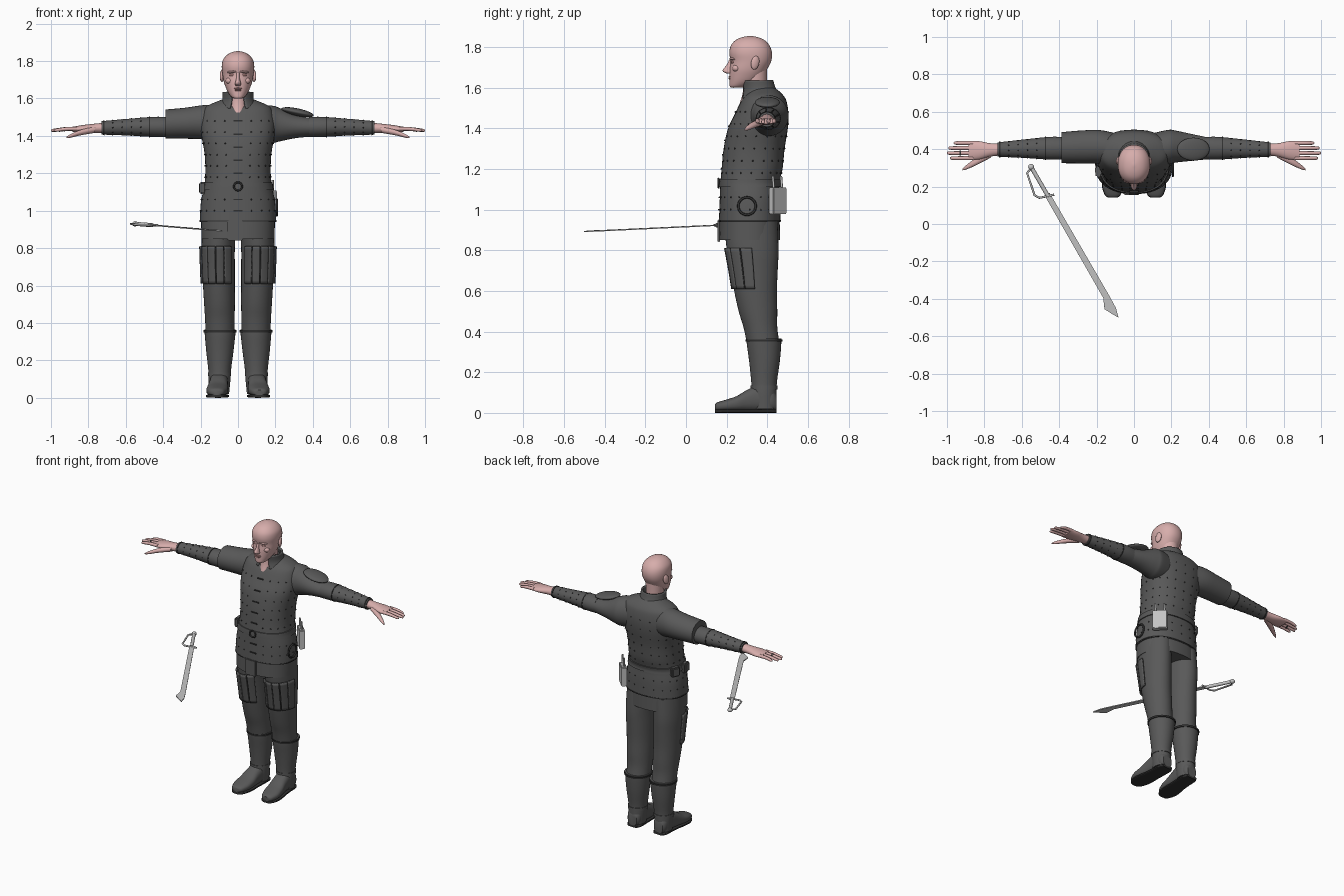
import bpy, bmesh
from math import cos, sin, pi, radians, copysign
from mathutils import Vector, Matrix

cube = bpy.data.objects.get("Cube")
if cube:
    bpy.data.objects.remove(cube, do_unlink=True)


def material(name, r, g, b):
    m = bpy.data.materials.new(name)
    m.use_nodes = True
    m.diffuse_color = (r, g, b, 1)
    m.node_tree.nodes["Principled BSDF"].inputs["Base Color"].default_value = (r, g, b, 1)
    return m


CLOTH = material("dark grey cloth", .1, .1, .1)
TRIM = material("black trim", .03, .03, .03)
SKIN = material("pink skin", .68, .42, .41)
LIP = material("dull pink lips", .42, .22, .21)
STEEL = material("light grey steel", .55, .55, .55)


def finish(name, bm, mat):
    bmesh.ops.recalc_face_normals(bm, faces=bm.faces)
    me = bpy.data.meshes.new(name)
    bm.to_mesh(me)
    bm.free()
    me.materials.append(mat)
    me.shade_smooth()
    me.set_sharp_from_angle(angle=radians(40))
    ob = bpy.data.objects.new(name, me)
    bpy.context.collection.objects.link(ob)
    return ob


def smooth_rings(rings, sub=4):
    out = []
    for i in range(len(rings) - 1):
        p = [Vector(rings[max(0, min(len(rings) - 1, i + k))]) for k in (-1, 0, 1, 2)]
        for j in range(sub):
            t = j / sub
            out.append(p[1] + .5 * t * (p[2] - p[0] + t * (2 * p[0] - 5 * p[1] + 4 * p[2] - p[3]
                       + t * (3 * (p[1] - p[2]) + p[3] - p[0]))))
    return out + [Vector(rings[-1])]


def ring_point(ring, ang, axis, side=1, power=2., grow=0.):
    t, a, b, ra, rb = ring
    c, s = cos(ang), sin(ang)
    u = a + (ra + grow) * copysign(abs(c) ** (2 / power), c)
    v = b + (rb + grow) * copysign(abs(s) ** (2 / power), s)
    p = {"x": (t, u, v), "y": (u, t, v), "z": (u, v, t)}[axis]
    return Vector((p[0] * side, p[1], p[2]))


def ring_at(rings, t):
    for a, b in zip(rings, rings[1:]):
        if min(a[0], b[0]) <= t <= max(a[0], b[0]):
            return Vector(a).lerp(Vector(b), (t - a[0]) / (b[0] - a[0]))


def loft(name, mat, rings, axis="z", side=1, power=2., arc=None, grow=0., seg=28, thick=0):
    """Skin a tube, or an open arc of one, through elliptical rings (t, a, b, ra, rb)."""
    bm = bmesh.new()
    a0, a1 = [radians(d) for d in (arc or (0, 360))]
    n = seg + 1 if arc else seg
    rows = [[bm.verts.new(ring_point(r, a0 + (a1 - a0) * k / seg, axis, side, power, grow))
             for k in range(n)] for r in smooth_rings(rings)]
    for p, q in zip(rows, rows[1:]):
        for k in range(seg):
            m = (k + 1) % n
            bm.faces.new((p[k], p[m], q[m], q[k]))
    if not arc:
        bm.faces.new(rows[0])
        bm.faces.new(rows[-1])
    ob = finish(name, bm, mat)
    if thick:
        mod = ob.modifiers.new("thickness", "SOLIDIFY")
        mod.thickness, mod.offset = thick, 0
    return ob


def ball(name, mat, loc, size, rot=(0, 0, 0)):
    bm = bmesh.new()
    bmesh.ops.create_uvsphere(bm, u_segments=20, v_segments=12, radius=1)
    ob = finish(name, bm, mat)
    ob.location, ob.scale, ob.rotation_euler = loc, size, rot
    return ob


def box(name, mat, loc, size, rot=(0, 0, 0), bevel=.004):
    bm = bmesh.new()
    bmesh.ops.create_cube(bm, size=1, matrix=Matrix.Diagonal((*size, 1)))
    if bevel:
        bmesh.ops.bevel(bm, geom=bm.edges[:], offset=bevel, segments=2, affect="EDGES")
    ob = finish(name, bm, mat)
    ob.location, ob.rotation_euler = loc, rot
    return ob


def tube(name, mat, points, r, closed=False):
    cu = bpy.data.curves.new(name, "CURVE")
    cu.dimensions, cu.bevel_depth, cu.bevel_resolution, cu.use_fill_caps = "3D", r, 2, True
    sp = cu.splines.new("POLY")
    sp.points.add(len(points) - 1)
    for p, co in zip(sp.points, points):
        p.co = (*co, 1)
    sp.use_cyclic_u = closed
    cu.materials.append(mat)
    ob = bpy.data.objects.new(name, cu)
    bpy.context.collection.objects.link(ob)
    return ob


def studs(name, points, r=.005):
    bm = bmesh.new()
    for p in points:
        bmesh.ops.create_icosphere(bm, subdivisions=1, radius=r, matrix=Matrix.Translation(p))
    finish(name, bm, TRIM)


# Jacket, hip skirt, belt
torso = [(.94, 0, .314, .205, .152), (1.05, 0, .315, .198, .149), (1.13, 0, .314, .181, .145),
         (1.2, 0, .325, .175, .15), (1.3, 0, .335, .178, .15), (1.4, 0, .354, .195, .147),
         (1.47, 0, .372, .2, .132), (1.53, 0, .382, .187, .113), (1.56, 0, .385, .165, .095),
         (1.585, 0, .385, .11, .07), (1.6, 0, .38, .07, .05)]
loft("jacket", CLOTH, torso, power=2.3, seg=48)
loft("hip_skirt", CLOTH, [(.85, 0, .313, .196, .15), (.97, 0, .313, .197, .147)], power=2.3, seg=48)
loft("belt", CLOTH, [(z, *ring_at(torso, z)[1:]) for z in (1.112, 1.13, 1.15)], power=2.3, grow=.006, seg=48)
loft("jacket_hem", TRIM, [(z, *ring_at(torso, z)[1:]) for z in (.942, .948)], power=2.3, grow=.002, seg=48)
box("front_flap", CLOTH, (-.015, .162, .895), (.08, .012, .11))
studs("jacket_studs", [ring_point(ring_at(torso, z), radians(a), "z", 1, 2.3)
      for z in (1, 1.06, 1.18, 1.24, 1.3, 1.36, 1.42, 1.48) for a in range(0, 360, 18) if a != 270], .0045)
for z in (1.0, 1.06, 1.2, 1.27, 1.34, 1.41, 1.48):
    p = ring_point(ring_at(torso, z), -pi / 2, "z")
    box("front_clasp", TRIM, p, (.05, .012, .008), bevel=.002)
tube("belt_buckle", TRIM, [(.022 * cos(a * pi / 8), .16, 1.13 + .022 * sin(a * pi / 8)) for a in range(16)], .005, True)

# Collar, neck, head
loft("collar", CLOTH, [(1.545, 0, .37, .1, .096), (1.59, 0, .36, .079, .078), (1.635, 0, .35, .076, .073)],
     arc=(-66, 246), thick=.012, seg=40)
loft("neck", SKIN, [(1.525, 0, .335, .05, .07), (1.57, 0, .34, .052, .062), (1.62, 0, .34, .055, .058),
                    (1.72, 0, .34, .06, .06)])
loft("head", SKIN, [(1.6, 0, .252, .02, .03), (1.607, 0, .258, .034, .043), (1.63, 0, .282, .052, .068),
                    (1.66, 0, .297, .066, .083), (1.69, 0, .307, .076, .092), (1.73, 0, .319, .083, .1),
                    (1.77, 0, .318, .087, .105), (1.805, 0, .316, .081, .096), (1.832, 0, .315, .06, .073),
                    (1.847, 0, .315, .034, .042), (1.854, 0, .315, .005, .006)], power=2.15, seg=36)
loft("nose", SKIN, [(1.668, 0, .215, .013, .012), (1.677, 0, .209, .017, .025), (1.688, 0, .21, .014, .029),
                    (1.71, 0, .217, .009, .018), (1.738, 0, .222, .008, .009)], seg=16)
ball("chin", SKIN, (0, .233, 1.616), (.024, .019, .017))
ball("upper_lip", LIP, (0, .217, 1.653), (.023, .008, .005))
ball("lower_lip", LIP, (0, .217, 1.644), (.02, .008, .005))
for s, n in ((1, "left"), (-1, "right")):
    ball(n + "_ear", SKIN, (s * .085, .34, 1.722), (.011, .021, .034), (radians(-12), 0, s * .3))
    ball(n + "_brow", SKIN, (s * .033, .229, 1.742), (.027, .012, .007), (0, s * .1, s * .35))
    ball(n + "_eye", LIP, (s * .033, .231, 1.725), (.015, .009, .007), (0, 0, s * .35))
    ball(n + "_cheek", SKIN, (s * .045, .247, 1.695), (.022, .02, .018))

# Arms and hands
forearm = [(.38, .405, 1.447, .06, .054), (.45, .405, 1.448, .061, .054), (.58, .403, 1.447, .05, .045),
           (.73, .398, 1.443, .038, .036)]
upper = {1: [(.08, .395, 1.465, .085, .1), (.18, .41, 1.462, .093, .1), (.22, .414, 1.46, .086, .09),
             (.3, .41, 1.45, .073, .063), (.385, .405, 1.446, .06, .05)],
         -1: [(.08, .395, 1.465, .085, .1), (.18, .412, 1.473, .09, .092), (.28, .412, 1.468, .088, .083),
              (.388, .408, 1.463, .083, .078)]}
for s, n in ((1, "left"), (-1, "right")):
    loft(n + "_sleeve", CLOTH, upper[s], "x", s, seg=32)
    loft(n + "_forearm", CLOTH, forearm, "x", s)
    for x in (.47, .715):
        loft(n + "_bracer_edge", TRIM, [(t, *ring_at(forearm, t)[1:]) for t in (x, x + .007)], "x", s, grow=.003)
    studs(n + "_bracer_studs", [ring_point(ring_at(forearm, x), radians(a), "x", s)
          for x in (.52, .57, .62, .67) for a in range(20, 360, 40)], .004)
    loft(n + "_palm", SKIN, [(.71, .398, 1.443, .031, .028), (.77, .396, 1.44, .036, .025),
                             (.83, .394, 1.437, .049, .021), (.885, .393, 1.435, .049, .014)], "x", s)
    for k, tip in enumerate((.965, .992, 1.0, .985)):
        y = .433 - .027 * k
        loft(n + "_finger", SKIN, [(.86, y, 1.438, .011, .011), (.92, y, 1.437, .0105, .01),
             (tip - .012, y, 1.43, .009, .008), (tip, y, 1.428, .003, .003)], "x", s, seg=12)
    loft(n + "_thumb", SKIN, [(.765, .375, 1.433, .02, .017), (.84, .336, 1.418, .02, .015),
         (.895, .304, 1.4, .012, .01), (.917, .291, 1.392, .004, .004)], "x", s, seg=14)
loft("finger_ring", TRIM, [(.925, .379, 1.437, .013, .012), (.933, .379, 1.436, .013, .012)], "x", -1, seg=12)
ball("shoulder_plate", CLOTH, (.318, .4, 1.527), (.089, .062, .02), (0, radians(12), 0))

# Legs, thigh guards, boots
leg = [(.94, .1, .318, .09, .132), (.8, .106, .328, .089, .127), (.7, .104, .336, .087, .115),
       (.6, .102, .342, .085, .105), (.5, .099, .354, .082, .095), (.42, .097, .366, .079, .083),
       (.34, .096, .38, .077, .08)]
boot = [(.365, .096, .383, .084, .086), (.33, .096, .384, .081, .084), (.25, .097, .386, .073, .075),
        (.15, .098, .384, .061, .063), (.09, .099, .384, .058, .062), (.02, .1, .386, .052, .06)]
foot = [(.142, .114, .028, .024, .014), (.155, .114, .031, .04, .021), (.2, .113, .037, .056, .029),
        (.25, .109, .045, .057, .038), (.3, .105, .06, .052, .053), (.36, .101, .072, .05, .065),
        (.42, .1, .065, .048, .058), (.446, .1, .05, .034, .038)]
for s, n in ((1, "left"), (-1, "right")):
    loft(n + "_trouser_leg", CLOTH, leg, side=s, seg=36)
    guard = [(z, *ring_at(leg, z)[1:]) for z in (.81, .71, .61)]
    for k in range(5):
        a = -135 + 27 * k
        loft(n + "_thigh_guard", CLOTH, guard, side=s, arc=(a + 1.5, a + 25.5), grow=.008, seg=6, thick=.01)
    loft(n + "_guard_backing", TRIM, guard, side=s, arc=(-134, -1), grow=.003, seg=24)
    loft(n + "_boot_shaft", CLOTH, boot, side=s, seg=32)
    loft(n + "_boot_band", TRIM, [(.35, .096, .384, .088, .09), (.362, .096, .384, .089, .091)], side=s)
    loft(n + "_ankle_strap", CLOTH, [(z, .099, .384, .062, .066) for z in (.115, .135)], side=s)
    loft(n + "_foot", CLOTH, foot, "y", s, power=2.5)
    loft(n + "_sole", TRIM, [(y, x, .009, r + .002, .009) for y, x, _, r, _ in foot], "y", s, power=4)

# Belt gear
turn = radians(-45)
box("belt_case", STEEL, (.166, .452, 1.043), (.095, .035, .13), (0, 0, turn))
for k in (-1, 1):
    c = Vector((.166 + k * .02, .452 - k * .02, 1.1))
    tube("case_tool", STEEL, [c, c + Vector((0, -.005, .065))], .006)
for y, x in ((.28, -.19), (.375, -.178)):
    box("belt_pouch", CLOTH, (x, y, 1.122), (.035, .06, .065), (0, 0, radians(-25 if y > .3 else 5)), .008)
tube("belt_ring", TRIM, [(.208, .3 + .043 * cos(a * pi / 12), 1.017 + .043 * sin(a * pi / 12))
                         for a in range(24)], .006, True)

# Sword: local x runs from pommel to tip
start, end = Vector((-.55, .305, .93)), Vector((-.083, -.5, .892))
ax = (end - start).normalized()
ay = Vector((0, 0, 1)).cross(ax).normalized()
frame = Matrix((ax, ay, ax.cross(ay))).transposed().to_4x4()
frame.translation = start
bm = bmesh.new()
outline = [(.17, -.014), (.17, .016), (.8, .016), (.88, .014), (.932, 0), (.895, -.022), (.855, -.042), (.8, -.018)]
face = bm.faces.new([bm.verts.new((x, y, -.003)) for x, y in outline])
up = bmesh.ops.extrude_face_region(bm, geom=[face])
bmesh.ops.translate(bm, vec=(0, 0, .006), verts=[v for v in up["geom"] if isinstance(v, bmesh.types.BMVert)])
parts = [finish("sword_blade", bm, STEEL),
         tube("sword_grip", STEEL, [(0, 0, 0), (.18, 0, 0)], .011),
         tube("sword_guard", STEEL, [(.005, 0, 0), (.017, -.035, 0), (.14, -.06, 0), (.165, -.045, 0),
                                     (.18, 0, 0), (.19, .032, 0)], .006),
         ball("sword_pommel", STEEL, (0, 0, 0), (.016, .016, .014))]
for ob in parts:
    ob.matrix_world = frame @ Matrix.Diagonal((*ob.scale, 1))
